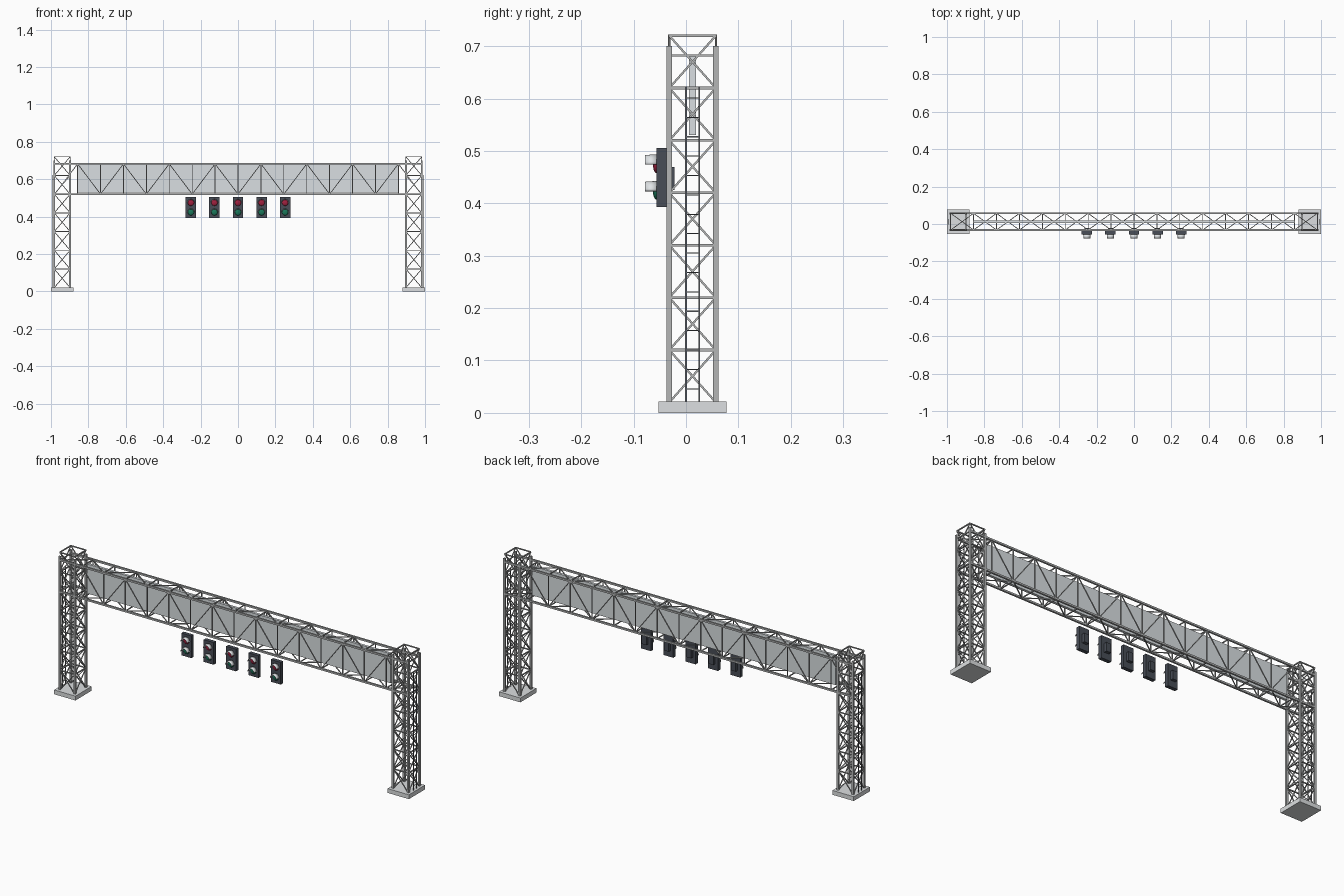
import bpy, bmesh, math
from mathutils import Vector, Matrix

cube = bpy.data.objects.get("Cube")
if cube:
    bpy.data.objects.remove(cube, do_unlink=True)


def material(name, r, g, b):
    m = bpy.data.materials.new(name)
    m.use_nodes = True
    m.diffuse_color = (r, g, b, 1)
    m.node_tree.nodes["Principled BSDF"].inputs["Base Color"].default_value = (r, g, b, 1)
    return m


STEEL = material("galvanised_steel", 0.46, 0.47, 0.47)
DARK_STEEL = material("dark_steel", 0.16, 0.17, 0.19)
CONCRETE = material("concrete", 0.72, 0.74, 0.75)
PANEL = material("panel_grey", 0.70, 0.74, 0.76)
HOUSING = material("signal_housing", 0.065, 0.075, 0.095)
HOOD = material("pale_hood", 0.80, 0.83, 0.85)
RED = material("red_lens", 0.35, 0.015, 0.05)
GREEN = material("green_lens", 0.01, 0.18, 0.10)


def finish(name, bm, mat):
    bmesh.ops.recalc_face_normals(bm, faces=bm.faces)
    mesh = bpy.data.meshes.new(name)
    bm.to_mesh(mesh)
    bm.free()
    mesh.materials.append(mat)
    obj = bpy.data.objects.new(name, mesh)
    bpy.context.collection.objects.link(obj)
    return obj


def bar(bm, a, b, half):
    """Square bar between two points."""
    a, b = Vector(a), Vector(b)
    d = b - a
    mat = Matrix.Translation((a + b) / 2) @ d.to_track_quat('Z', 'Y').to_matrix().to_4x4()
    mat = mat @ Matrix.Diagonal((2 * half, 2 * half, d.length, 1))
    bmesh.ops.create_cube(bm, size=1, matrix=mat)


def box(name, centre, size, mat):
    bm = bmesh.new()
    bmesh.ops.create_cube(bm, size=1, matrix=Matrix.Translation(centre) @ Matrix.Diagonal((*size, 1)))
    return finish(name, bm, mat)


MID_Y = 0.0125          # centre line of the gantry
HALF_Y = 0.0445         # half depth of towers and beam
TOWER_X, HALF_X = 0.94, 0.0425
BASE_TOP = 0.022
LEVELS = [0.02 + 0.1 * i for i in range(8)]


def tower(side):
    label = "left" if side > 0 else "right"
    cx = side * TOWER_X
    corners = [(cx + sx * HALF_X, MID_Y + sy * HALF_Y)
               for sx, sy in ((-1, -1), (1, -1), (1, 1), (-1, 1))]
    box(label + "_footing", (cx, MID_Y, BASE_TOP / 2), (0.12, 0.13, BASE_TOP), CONCRETE)

    # Corner legs
    bm = bmesh.new()
    for c in corners:
        bar(bm, (*c, BASE_TOP), (*c, 0.70), 0.005)
    finish(label + "_tower_legs", bm, STEEL)

    # Horizontal rings and crossed braces on all four faces
    bm = bmesh.new()
    for i in range(4):
        a, b = corners[i], corners[(i + 1) % 4]
        for low, high in zip(LEVELS, LEVELS[1:]):
            bar(bm, (*a, high), (*b, high), 0.0025)
            bar(bm, (*a, low), (*b, high), 0.002)
            bar(bm, (*b, low), (*a, high), 0.002)
    finish(label + "_tower_bracing", bm, STEEL)

    # Ladder on the outer face
    bm = bmesh.new()
    x = side * 0.99
    for dy in (-0.0125, 0.0125):
        bar(bm, (x, MID_Y + dy, BASE_TOP), (x, MID_Y + dy, 0.623), 0.0015)
    for i in range(16):
        z = 0.046 + i * 0.037
        bar(bm, (x, MID_Y - 0.0125, z), (x, MID_Y + 0.0125, z), 0.001)
    finish(label + "_ladder", bm, DARK_STEEL)


for side in (-1, 1):
    tower(side)

# Beam chords
Z_LOW, Z_HIGH = 0.52, 0.682
Y_FRONT, Y_BACK = MID_Y - HALF_Y, MID_Y + HALF_Y
BAYS, END = 16, 0.98
xs = [-END + 2 * END * i / BAYS for i in range(BAYS + 1)]
bm = bmesh.new()
for y in (Y_FRONT, Y_BACK):
    for z in (Z_LOW, Z_HIGH):
        bar(bm, (-END, y, z), (END, y, z), 0.0045)
finish("beam_chords", bm, STEEL)

# Beam posts, cross members and zigzag braces
bm = bmesh.new()
for x in xs:
    for y in (Y_FRONT, Y_BACK):
        bar(bm, (x, y, Z_LOW), (x, y, Z_HIGH), 0.0022)
    for z in (Z_LOW, Z_HIGH):
        bar(bm, (x, Y_FRONT, z), (x, Y_BACK, z), 0.0022)
for i in range(BAYS):
    xa, xb = xs[i], xs[i + 1]
    za, zb = (Z_HIGH, Z_LOW) if i % 2 else (Z_LOW, Z_HIGH)
    ya, yb = (Y_BACK, Y_FRONT) if i % 2 else (Y_FRONT, Y_BACK)
    for y in (Y_FRONT, Y_BACK):
        bar(bm, (xa, y, za), (xb, y, zb), 0.002)
    bar(bm, (xa, ya, Z_HIGH), (xb, yb, Z_HIGH), 0.002)
    bar(bm, (xa, yb, Z_LOW), (xb, ya, Z_LOW), 0.002)
finish("beam_bracing", bm, STEEL)

# Long panel inside the beam
box("beam_panel", (0, MID_Y, 0.605), (1.712, 0.013, 0.15), PANEL)

# Signal heads
FACE_Y = -0.056


def lens(name, x, z, mat):
    """Shallow dome on the front of the housing."""
    bm = bmesh.new()
    bmesh.ops.create_uvsphere(bm, u_segments=20, v_segments=10, radius=1,
                              matrix=Matrix.Translation((x, FACE_Y, z)) @ Matrix.Diagonal((0.0165, 0.007, 0.0165, 1)))
    for f in bm.faces:
        f.smooth = True
    finish(name, bm, mat)


def hood(name, x, z):
    bm = bmesh.new()
    rings = []
    for y, r in ((FACE_Y, 0.019), (-0.078, 0.0175)):
        rings.append([bm.verts.new((x + r * math.cos(math.pi * k / 12), y,
                                    z + r * math.sin(math.pi * k / 12))) for k in range(13)])
    for k in range(12):
        f = bm.faces.new((rings[0][k], rings[0][k + 1], rings[1][k + 1], rings[1][k]))
        f.smooth = True
    obj = finish(name, bm, HOOD)
    mod = obj.modifiers.new("thickness", 'SOLIDIFY')
    mod.thickness = 0.0012
    mod.offset = 0


for n in range(5):
    x = (n - 2) * 0.126
    tag = "signal_%d_" % (n + 1)
    box(tag + "housing", (x, -0.0465, 0.449), (0.056, 0.019, 0.113), HOUSING)
    box(tag + "back_box", (x, -0.0295, 0.447), (0.026, 0.016, 0.044), HOUSING)
    for colour, z, mat in (("red", 0.474, RED), ("green", 0.423, GREEN)):
        lens(tag + colour + "_lens", x, z, mat)
        hood(tag + colour + "_hood", x, z)
